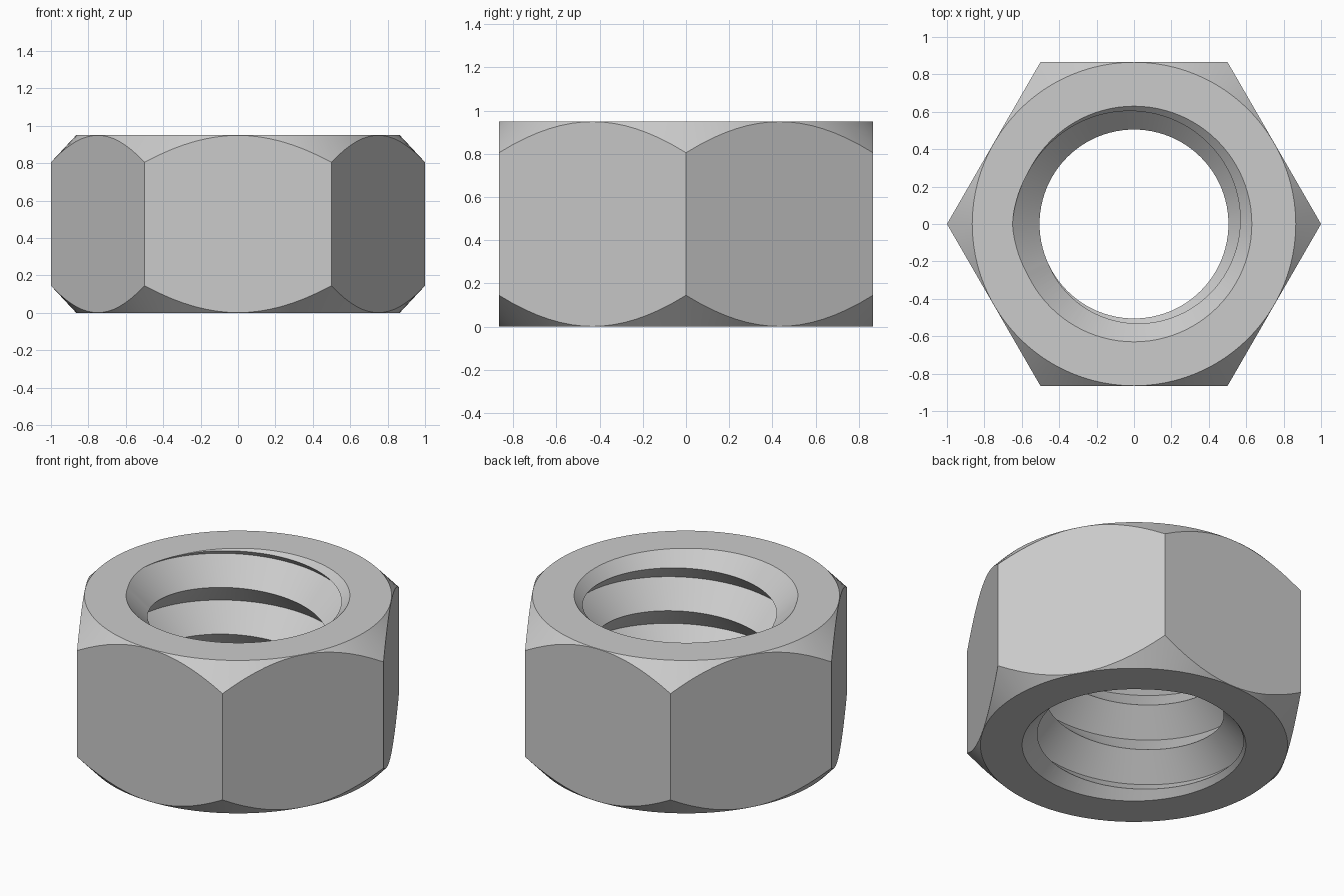
import bpy, bmesh
from math import cos, sin, pi, radians

if "Cube" in bpy.data.objects:
    bpy.data.objects.remove(bpy.data.objects["Cube"])

HEIGHT, PITCH, STEPS = 0.95, 0.29, 96
R_CREST, R_ROOT, R_SINK = 0.505, 0.65, 0.63


def finish(name, bm):
    bmesh.ops.recalc_face_normals(bm, faces=bm.faces)
    mesh = bpy.data.meshes.new(name)
    bm.to_mesh(mesh)
    bm.free()
    obj = bpy.data.objects.new(name, mesh)
    bpy.context.collection.objects.link(obj)
    return obj


def lathe(name, profile):
    """Solid of revolution from (radius, z) points, capped at both ends."""
    bm = bmesh.new()
    rings = [[bm.verts.new((r * cos(2 * pi * i / STEPS), r * sin(2 * pi * i / STEPS), z))
              for i in range(STEPS)] for r, z in profile]
    for a, b in zip(rings, rings[1:]):
        for i in range(STEPS):
            j = (i + 1) % STEPS
            bm.faces.new((a[i], a[j], b[j], b[i]))
    bm.faces.new(rings[0])
    bm.faces.new(rings[-1])
    return finish(name, bm)


def thread_core(name, turns):
    """Right-handed V-thread rod; its root lies at z = HEIGHT at angle pi."""
    bm = bmesh.new()
    z0 = HEIGHT - 5 * PITCH - PITCH      # crest height at angle pi, well below the nut
    crest, root = [], []
    for k in range(turns * STEPS + 1):
        a, z = pi + 2 * pi * k / STEPS, z0 + PITCH * k / STEPS
        crest.append(bm.verts.new((R_CREST * cos(a), R_CREST * sin(a), z - PITCH / 2)))
        root.append(bm.verts.new((R_ROOT * cos(a), R_ROOT * sin(a), z)))
    for k in range(turns * STEPS):
        bm.faces.new((crest[k], crest[k + 1], root[k + 1], root[k]))
        if k + STEPS < turns * STEPS:
            n = k + STEPS
            bm.faces.new((root[k], root[k + 1], crest[n + 1], crest[n]))
    # close both ends with fans to the axis
    top_z = z0 + PITCH * turns
    low, high = bm.verts.new((0, 0, z0 - PITCH)), bm.verts.new((0, 0, top_z))
    for e in [e for e in bm.edges if e.is_boundary]:
        tip = low if e.verts[0].co.z < HEIGHT / 2 else high
        bm.faces.new((e.verts[0], e.verts[1], tip))
    return finish(name, bm)


def boolean(target, cutter, operation):
    mod = target.modifiers.new(operation.title(), 'BOOLEAN')
    mod.operation, mod.object, mod.solver = operation, cutter, 'EXACT'
    bpy.context.view_layer.objects.active = target
    bpy.ops.object.modifier_apply(modifier=mod.name)
    bpy.data.objects.remove(cutter)


# Hexagonal body, corners on the x axis
bm = bmesh.new()
bmesh.ops.create_cone(bm, cap_ends=True, segments=6, radius1=1, radius2=1, depth=1.4)
corner = max(bm.verts, key=lambda v: v.co.x)
if corner.co.x < 0.99:
    for v in bm.verts:
        v.co.x, v.co.y = v.co.y, -v.co.x
bmesh.ops.translate(bm, verts=bm.verts, vec=(0, 0, HEIGHT / 2))
nut = finish("hex_nut", bm)

# Conical corner chamfers, top and bottom
slope = 0.145 / 0.135
rim, wide = 0.865, 1.12
dz = (wide - rim) * slope
boolean(nut, lathe("chamfer_barrel", [(rim, 0), (wide, dz), (wide, HEIGHT - dz), (rim, HEIGHT)]),
        'INTERSECT')

# Threaded bore
boolean(nut, thread_core("thread_cutter", 9), 'DIFFERENCE')

# Countersinks at both mouths of the bore
boolean(nut, lathe("countersink_cutter", [(R_SINK + 0.1, -0.1), (0.4, R_SINK - 0.4),
                                          (0.4, HEIGHT - R_SINK + 0.4),
                                          (R_SINK + 0.1, HEIGHT + 0.1)]), 'DIFFERENCE')

# Smooth curved surfaces, crisp edges
bpy.ops.object.select_all(action='DESELECT')
nut.select_set(True)
bpy.context.view_layer.objects.active = nut
bpy.ops.object.shade_smooth_by_angle(angle=radians(25))
